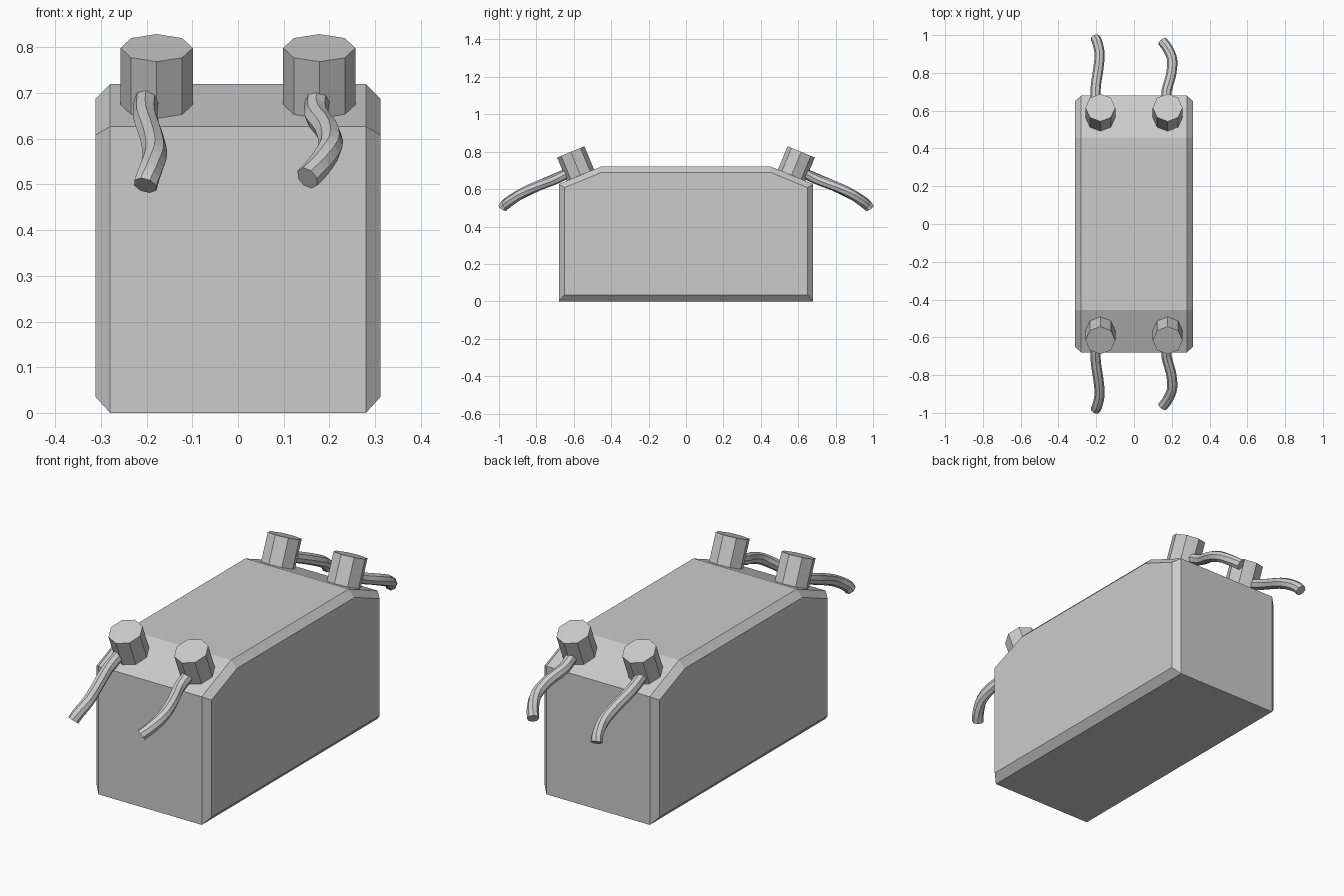
import bpy, bmesh, math
from mathutils import Vector, Matrix

cube = bpy.data.objects.get("Cube")
if cube:
    bpy.data.objects.remove(cube, do_unlink=True)

grey = bpy.data.materials.new("plain grey")
grey.use_nodes = True
colour = (0.6, 0.6, 0.6, 1)
grey.diffuse_color = colour
grey.node_tree.nodes["Principled BSDF"].inputs["Base Color"].default_value = colour


def finish(name, bm):
    bmesh.ops.recalc_face_normals(bm, faces=bm.faces)
    mesh = bpy.data.meshes.new(name)
    bm.to_mesh(mesh)
    bm.free()
    mesh.materials.append(grey)
    obj = bpy.data.objects.new(name, mesh)
    bpy.context.collection.objects.link(obj)
    return obj


def skin(bm, rings):
    """Join rings of points with quads and cap both ends."""
    loops = [[bm.verts.new(p) for p in ring] for ring in rings]
    n = len(loops[0])
    for a, b in zip(loops, loops[1:]):
        for i in range(n):
            j = (i + 1) % n
            bm.faces.new((a[i], a[j], b[j], b[i]))
    bm.faces.new(loops[0])
    bm.faces.new(loops[-1])


# Body: sloped-shoulder profile, with chamfers towards both sides
def profile(x, y, low, shoulder, top):
    half = [(y, low), (y, shoulder), (0.455, top)]
    points = half + [(-py, pz) for py, pz in reversed(half)]
    return [(x, py, pz) for py, pz in points]


outer = (0.68, 0.0, 0.627, 0.72)
inner = (0.65, 0.035, 0.608, 0.688)
bm = bmesh.new()
skin(bm, [profile(-0.312, *inner), profile(-0.28, *outer),
          profile(0.28, *outer), profile(0.312, *inner)])
finish("body", bm)

# Terminals: octagonal posts standing square to the sloped shoulders
TILT = math.radians(22.5)
LENGTH = 0.16


def terminal(name, x, end):
    axis = Vector((0, end * math.sin(TILT), math.cos(TILT)))
    centre = Vector((x, end * 0.616, 0.799)) - axis * LENGTH / 2
    bm = bmesh.new()
    bmesh.ops.create_cone(bm, cap_ends=True, segments=8, radius1=0.079,
                          radius2=0.079, depth=LENGTH,
                          matrix=Matrix.Translation(centre)
                          @ Matrix.Rotation(-end * TILT, 4, "X"))
    finish(name, bm)


# Wires: eight-sided tubes drooping out of the posts
def smooth_path(points, steps=3):
    pts = [Vector(p) for p in points]
    pts = [pts[0] * 2 - pts[1]] + pts + [pts[-1] * 2 - pts[-2]]
    path = []
    for a, b, c, d in zip(pts, pts[1:], pts[2:], pts[3:]):
        for s in range(steps):
            t = s / steps
            path.append(0.5 * (2 * b + (c - a) * t
                        + (2 * a - 5 * b + 4 * c - d) * t ** 2
                        + (3 * b - a - 3 * c + d) * t ** 3))
    return path + [pts[-2]]


def wire(name, points, end, radius=0.027):
    path = smooth_path([(x, end * y, z) for x, y, z in points])
    rings = []
    for i, p in enumerate(path):
        along = path[min(i + 1, len(path) - 1)] - path[max(i - 1, 0)]
        side = along.cross(Vector((0, 0, 1))).normalized()
        up = side.cross(along).normalized()
        angles = [math.tau * k / 8 for k in range(8)]
        rings.append([p + radius * (side * math.cos(a) + up * math.sin(a))
                      for a in angles])
    bm = bmesh.new()
    skin(bm, rings)
    finish(name, bm)


right_path = [(-0.2, 0.62, 0.69), (-0.203, 0.72, 0.648), (-0.189, 0.82, 0.604),
              (-0.182, 0.9, 0.564), (-0.194, 0.96, 0.525), (-0.203, 0.982, 0.498)]
left_path = [(0.175, 0.62, 0.69), (0.172, 0.7, 0.652), (0.196, 0.79, 0.618),
             (0.202, 0.87, 0.582), (0.178, 0.93, 0.542), (0.152, 0.965, 0.514)]

for end, place in ((-1, "front"), (1, "back")):
    for x, side, path in ((-0.178, "right", right_path), (0.178, "left", left_path)):
        terminal(f"{place}_{side}_terminal", x, end)
        wire(f"{place}_{side}_wire", path, end)
